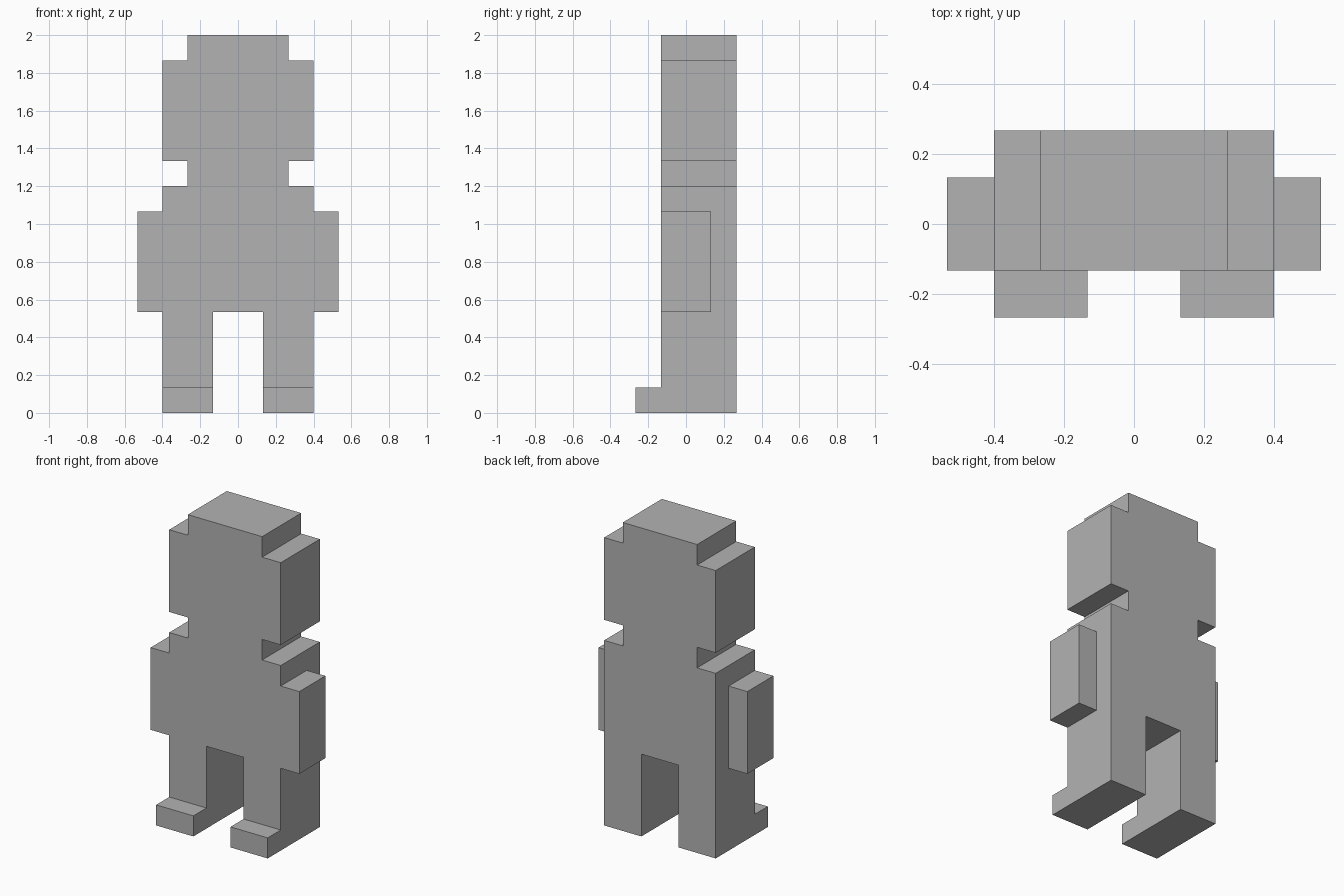
import bpy
import bmesh

U = 2 / 15  # one block of the figure

cube = bpy.data.objects.get("Cube")
if cube:
    bpy.data.objects.remove(cube, do_unlink=True)

grey = bpy.data.materials.new("plain_grey")
grey.use_nodes = True
colour = (0.45, 0.45, 0.45, 1)
grey.diffuse_color = colour
grey.node_tree.nodes["Principled BSDF"].inputs["Base Color"].default_value = colour


def extrude_profile(name, points, front, back):
    """Extrude an x-z outline, given in blocks, from front to back along y."""
    bm = bmesh.new()
    face = bm.faces.new([bm.verts.new((x * U, front * U, z * U)) for x, z in points])
    moved = bmesh.ops.extrude_face_region(bm, geom=[face])["geom"]
    verts = [v for v in moved if isinstance(v, bmesh.types.BMVert)]
    bmesh.ops.translate(bm, verts=verts, vec=(0, (back - front) * U, 0))
    bmesh.ops.recalc_face_normals(bm, faces=bm.faces)
    mesh = bpy.data.meshes.new(name)
    bm.to_mesh(mesh)
    bm.free()
    mesh.materials.append(grey)
    obj = bpy.data.objects.new(name, mesh)
    bpy.context.collection.objects.link(obj)
    return obj


def rectangle(x0, x1, z0, z1):
    return [(x0, z0), (x1, z0), (x1, z1), (x0, z1)]


# Body: legs, torso, neck and stepped head as one mirrored outline
half = [(1, 4), (1, 0), (3, 0), (3, 9), (2, 9), (2, 10),
        (3, 10), (3, 14), (2, 14), (2, 15)]
extrude_profile("body", half + [(-x, z) for x, z in reversed(half)], -1, 2)

# Arms and toes on both sides
for side, s in (("left", 1), ("right", -1)):
    extrude_profile(side + "_arm", rectangle(s * 3, s * 4, 4, 8), -1, 1)
    extrude_profile(side + "_toe", rectangle(s * 1, s * 3, 0, 1), -2, -1)
